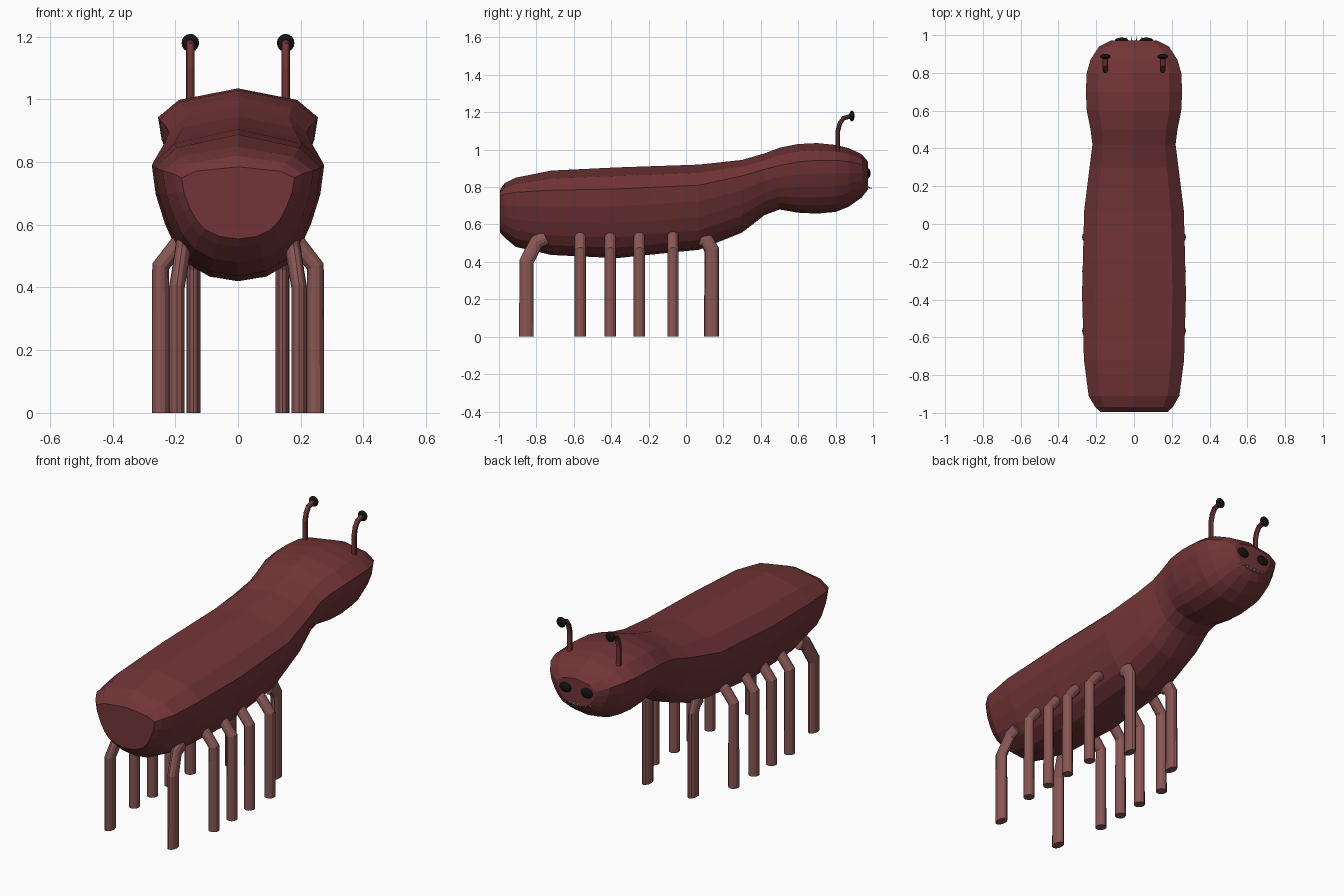
import bpy, bmesh, math
from mathutils import Vector

if "Cube" in bpy.data.objects:
    bpy.data.objects.remove(bpy.data.objects["Cube"])


def material(name, rgb):
    m = bpy.data.materials.new(name)
    m.diffuse_color = (*rgb, 1)
    m.use_nodes = True
    m.node_tree.nodes["Principled BSDF"].inputs["Base Color"].default_value = m.diffuse_color
    return m


RED = material("dark_red", (0.17, 0.035, 0.038))
PINK = material("dusty_pink", (0.25, 0.095, 0.09))
BLACK = material("black", (0.006, 0.006, 0.006))
WHITE = material("ivory", (0.8, 0.78, 0.7))


def finish(bm, name, mat, smooth=False):
    bmesh.ops.recalc_face_normals(bm, faces=bm.faces)
    me = bpy.data.meshes.new(name)
    bm.to_mesh(me)
    bm.free()
    me.materials.append(mat)
    for p in me.polygons:
        p.use_smooth = smooth
    ob = bpy.data.objects.new(name, me)
    bpy.context.collection.objects.link(ob)
    return ob


def loft(rings, name, mat):
    bm = bmesh.new()
    rows = [[bm.verts.new(p) for p in r] for r in rings]
    n = len(rows[0])
    for a, b in zip(rows, rows[1:]):
        for i in range(n):
            j = (i + 1) % n
            bm.faces.new((a[i], a[j], b[j], b[i]))
    bm.faces.new(rows[0])
    bm.faces.new(rows[-1])
    return finish(bm, name, mat)


def tube(path, rx, ry, name, mat, sides=12):
    path = [Vector(p) for p in path]
    rings = []
    for i, p in enumerate(path):
        before = (p - path[i - 1]).normalized() if i else Vector()
        after = (path[i + 1] - p).normalized() if i < len(path) - 1 else Vector()
        t = (before + after).normalized()
        u = (Vector((1, 0, 0)) - t * t.x).normalized()
        v = t.cross(u)
        angles = [2 * math.pi * k / sides for k in range(sides)]
        rings.append([p + u * rx * math.cos(a) + v * ry * math.sin(a) for a in angles])
    return loft(rings, name, mat)


def ball(loc, size, name, mat, tilt=0):
    bm = bmesh.new()
    bmesh.ops.create_uvsphere(bm, u_segments=16, v_segments=8, radius=1)
    ob = finish(bm, name, mat, True)
    ob.location, ob.scale, ob.rotation_euler = loc, size, (tilt, 0, 0)
    return ob


# Body and head: stations of y, top, crease height, half width, bottom
stations = [
    (-0.995, 0.785, 0.75, 0.18, 0.555), (-0.97, 0.82, 0.762, 0.205, 0.53),
    (-0.91, 0.85, 0.772, 0.24, 0.48), (-0.72, 0.888, 0.783, 0.265, 0.437),
    (-0.37, 0.905, 0.79, 0.275, 0.42), (0.07, 0.92, 0.81, 0.264, 0.465),
    (0.30, 0.945, 0.86, 0.235, 0.557), (0.42, 0.98, 0.895, 0.22, 0.65),
    (0.50, 1.01, 0.915, 0.23, 0.68), (0.60, 1.03, 0.935, 0.25, 0.663),
    (0.70, 1.035, 0.943, 0.255, 0.658), (0.80, 1.025, 0.943, 0.25, 0.667),
    (0.87, 1.008, 0.937, 0.23, 0.695), (0.94, 0.975, 0.92, 0.185, 0.745),
    (0.972, 0.937, 0.895, 0.12, 0.785)]
upper = [(0, 1), (0.74, 0.6)]
lower = [(1, 0), (0.955, 0.25), (0.85, 0.5), (0.73, 0.7), (0.58, 0.85), (0.33, 0.96), (0, 1)]
rings = []
for y, top, crease, w, bottom in stations:
    half = [(w * a, y, crease + (top - crease) * b) for a, b in upper]
    half += [(w * a, y, crease + (bottom - crease) * b) for a, b in lower]
    rings.append(half + [(-x, yy, z) for x, yy, z in half[-2:0:-1]])
loft(rings, "body", RED)

for side, s in (("right", 1), ("left", -1)):
    # Slender middle legs, bent outward
    for i, y in enumerate((-0.565, -0.405, -0.25, -0.07)):
        tube([(s * 0.165, y, 0.55), (s * 0.195, y, 0.533), (s * 0.247, y, 0.467), (s * 0.247, y, 0)],
             0.028, 0.03, f"middle_leg_{i + 1}_{side}", PINK)
    # Thicker end legs, splayed along the body
    tube([(s * 0.175, -0.75, 0.53), (s * 0.178, -0.80, 0.505), (s * 0.195, -0.853, 0.40), (s * 0.195, -0.853, 0)],
         0.025, 0.039, f"tail_leg_{side}", PINK)
    tube([(s * 0.138, 0.08, 0.525), (s * 0.14, 0.112, 0.512), (s * 0.142, 0.137, 0.465), (s * 0.142, 0.137, 0)],
         0.023, 0.04, f"chest_leg_{side}", PINK)
    # Antenna and its tip
    tube([(s * 0.152, y, z) for y, z in
          ((0.812, 0.95), (0.812, 1.10), (0.822, 1.14), (0.842, 1.168), (0.885, 1.18))],
         0.014, 0.013, f"antenna_{side}", RED, 10)
    ball((s * 0.152, 0.887, 1.18), (0.028, 0.014, 0.029), f"antenna_tip_{side}", BLACK)
    # Eye
    ball((s * 0.066, 0.972, 0.873), (0.036, 0.015, 0.027), f"eye_{side}", BLACK)

# Row of small pointed teeth
for i in range(8):
    x = -0.0875 + 0.025 * i
    bm = bmesh.new()
    bmesh.ops.create_cone(bm, cap_ends=True, segments=8, radius1=0.006, radius2=0, depth=0.05)
    tooth = finish(bm, f"tooth_{i + 1}", WHITE)
    tooth.location = (x, 0.976 - 1.8 * x * x, 0.797 + 1.2 * x * x)
    tooth.rotation_euler = (math.radians(-110), 0, 0)
